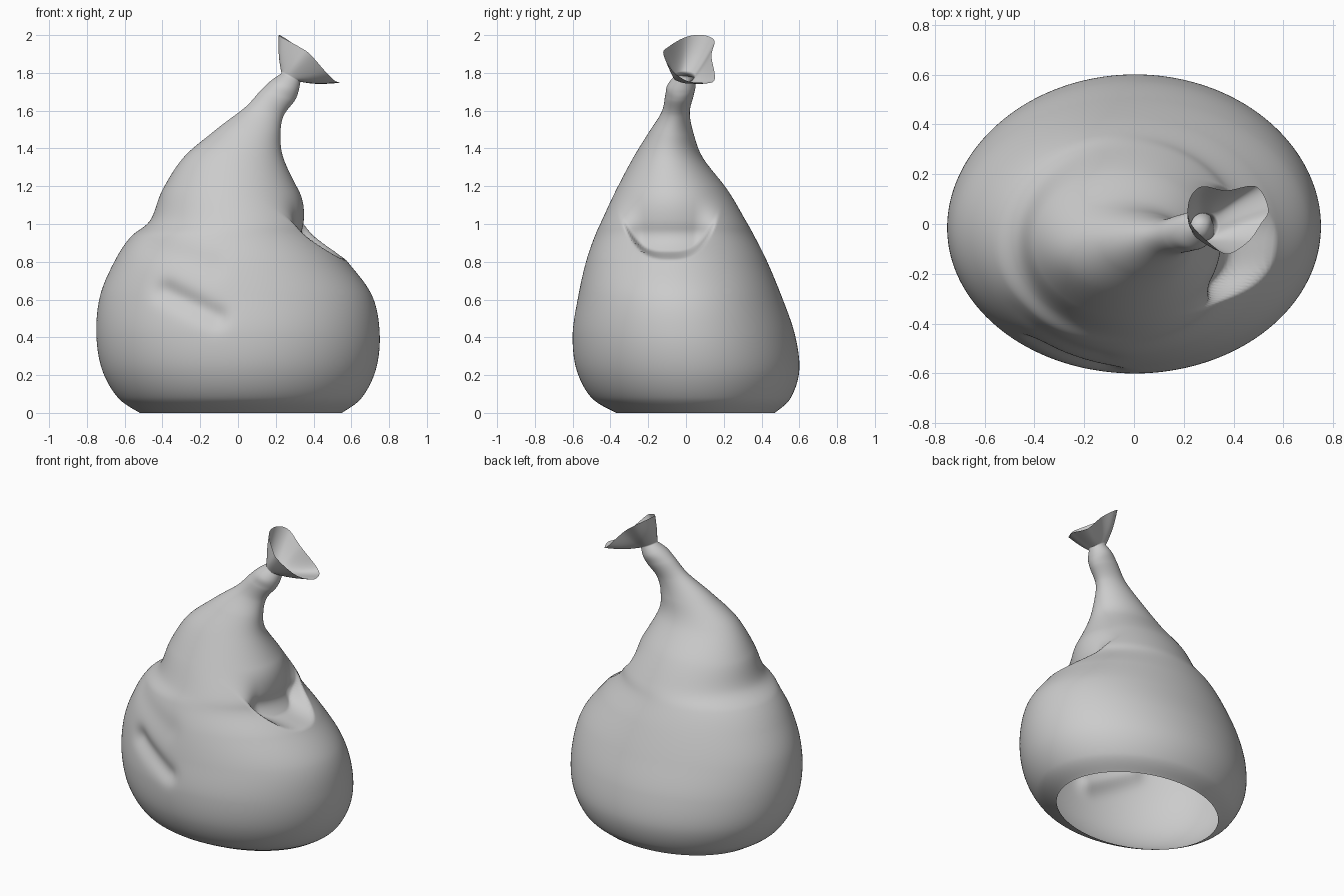
import bpy, bmesh, math
from mathutils import Vector

if "Cube" in bpy.data.objects:
    bpy.data.objects.remove(bpy.data.objects["Cube"])

# Sack sections: z, left x, right x, front y, back y, tilt
SECTIONS = [
    (0.00, -0.52, 0.55, -0.37, 0.47, 0),
    (0.08, -0.635, 0.655, -0.50, 0.555, 0),
    (0.23, -0.72, 0.73, -0.58, 0.60, 0),
    (0.42, -0.75, 0.75, -0.60, 0.575, 0),
    (0.62, -0.73, 0.71, -0.57, 0.505, 0),
    (0.80, -0.655, 0.58, -0.53, 0.43, 0),
    (0.93, -0.57, 0.46, -0.485, 0.365, 0),
    (1.02, -0.465, 0.415, -0.445, 0.315, 0),
    (1.18, -0.40, 0.32, -0.37, 0.22, 0),
    (1.35, -0.29, 0.24, -0.28, 0.09, 0),
    (1.48, -0.13, 0.225, -0.20, 0.04, 0.05),
    (1.59, 0.03, 0.24, -0.13, 0.02, 0.2),
    (1.68, 0.12, 0.30, -0.11, 0.04, 0.3),
    (1.73, 0.175, 0.32, -0.10, 0.05, 0.4),
    (1.775, 0.23, 0.33, -0.065, 0.04, 0.45),
]
# Wavy rim of the tied end, counter-clockwise from +x
RIM = [(0.54, 0.06, 1.75), (0.49, 0.15, 1.76), (0.37, 0.135, 1.89),
       (0.27, 0.15, 1.97), (0.22, 0.09, 2.0), (0.23, 0.0, 1.99),
       (0.32, -0.09, 1.94), (0.38, -0.12, 1.90), (0.46, -0.07, 1.81),
       (0.51, 0.0, 1.76)]
N = 192


def spline(points, t, cyclic=False):
    n = len(points)
    i = int(t) if cyclic else min(int(t), n - 2)
    f = t - i
    pick = lambda k: points[k % n] if cyclic else points[max(0, min(n - 1, k))]
    a, b, c, d = (pick(i + k) for k in (-1, 0, 1, 2))
    return [0.5 * (2 * q + (r - p) * f + (2 * p - 5 * q + 4 * r - s) * f * f
            + (3 * q - p - 3 * r + s) * f ** 3) for p, q, r, s in zip(a, b, c, d)]


def smooth(x):
    x = max(0.0, min(1.0, x))
    return x * x * (3 - 2 * x)


def section(s):
    z, xl, xr, yf, yb, tilt = s
    cx, cy, rx, ry = (xl + xr) / 2, (yf + yb) / 2, (xr - xl) / 2, (yb - yf) / 2
    ring = []
    for k in range(N):
        a = 2 * math.pi * k / N
        dx = rx * math.cos(a)
        ring.append(Vector((cx + dx, cy + ry * math.sin(a), z - tilt * dx)))
    return ring


def crease(p, a, b, width):
    # Falloff around a line drawn on the front
    a, b, q = Vector(a), Vector(b), Vector((p.x, p.z))
    t = max(0, min(1, (q - a).dot(b - a) / (b - a).length_squared))
    return math.exp(-((q - a.lerp(b, t)).length / width) ** 2)


def fold(p):
    x, y, z = p
    # Tucked pocket with a U-shaped lip on the right side
    if x > 0:
        side = abs(y + 0.09) / 0.26
        lip = 0.81 + 0.22 * side ** 3
        depth = 0.14 * (1 - smooth((side - 0.5) / 0.6))
        p.x -= depth * smooth((z - lip) / 0.045) * (1 - smooth((z - 0.85) / 0.33))
    # Diagonal wrinkles on the front left
    if y < 0 and z < 1.1:
        push = 0.028 * crease(p, (-0.38, 0.64), (-0.12, 0.51), 0.06)
        push += 0.010 * crease(p, (-0.45, 0.88), (-0.15, 0.78), 0.08)
        p.y += push
        p.x += push * 0.4
    return p


# Sack body, open underneath, leading into the tied neck and flared mouth
STEPS = 18
count = (len(SECTIONS) - 1) * STEPS
rings = [[fold(p) for p in section(spline(SECTIONS, i / STEPS))]
         for i in range(count + 1)]
neck = rings[-1]
rim = [Vector(spline(RIM, k * len(RIM) / N, True)) for k in range(N)]
bulge = Vector((-0.008, 0, -0.008))
for i in range(1, 13):
    t = i / 12
    rings.append([a.lerp(b, t) + bulge * math.sin(math.pi * t)
                  for a, b in zip(neck, rim)])

bm = bmesh.new()
rows = [[bm.verts.new(p) for p in r] for r in rings]
for lo, hi in zip(rows, rows[1:]):
    for k in range(N):
        j = (k + 1) % N
        bm.faces.new((lo[k], lo[j], hi[j], hi[k]))
# Pinched-shut floor of the mouth
middle = bm.verts.new(sum(neck, Vector()) / N)
for k in range(N):
    bm.faces.new((rows[count][k], rows[count][(k + 1) % N], middle))
mesh = bpy.data.meshes.new("sack")
bm.to_mesh(mesh)
bm.free()
mesh.shade_smooth()
bpy.context.collection.objects.link(bpy.data.objects.new("sack", mesh))
